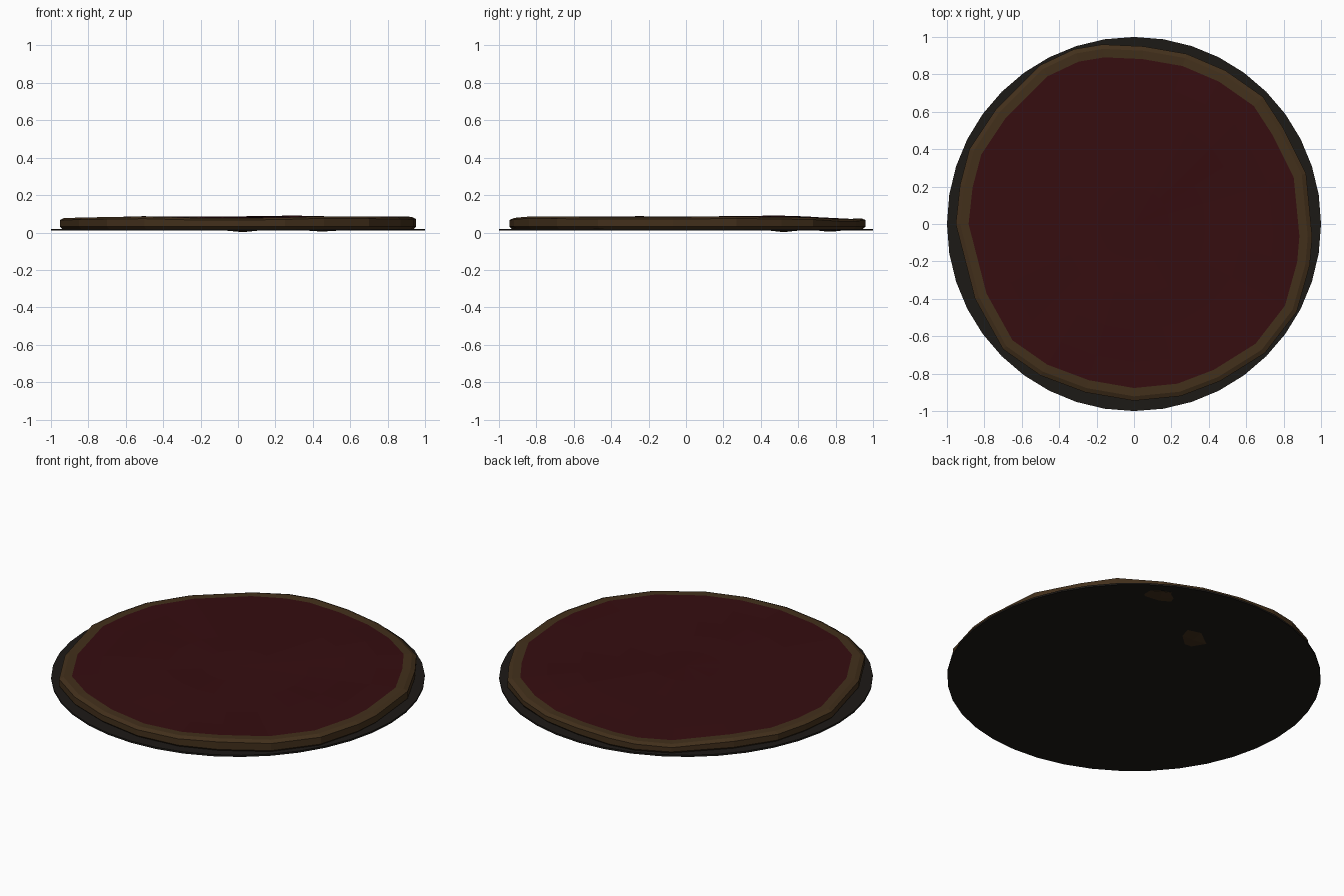
import bpy, bmesh, math
from mathutils import Vector, noise

if "Cube" in bpy.data.objects:
    bpy.data.objects.remove(bpy.data.objects["Cube"])


def material(name, color):
    m = bpy.data.materials.new(name)
    m.diffuse_color = (*color, 1)
    m.use_nodes = True
    m.node_tree.nodes["Principled BSDF"].inputs["Base Color"].default_value = m.diffuse_color
    return m


def finish(bm, name, mat):
    bmesh.ops.recalc_face_normals(bm, faces=bm.faces)
    me = bpy.data.meshes.new(name)
    bm.to_mesh(me)
    bm.free()
    me.materials.append(mat)
    ob = bpy.data.objects.new(name, me)
    bpy.context.collection.objects.link(ob)
    return ob


def top_z(x, y):
    # gently rolling upper surface with a sag at the back
    wave = 0.012 * noise.noise(Vector((x * 2, y * 2, 3.7)))
    return 0.083 + wave - 0.010 * math.exp(-((y - 0.85) ** 2) / 0.02)


# places where the dough sags through the tray
SAGS = [(-0.84, -0.27), (-0.37, 0.80), (0.0, 0.53), (0.5, 0.75)]


def bottom_z(x, y):
    sag = max(math.exp(-((x - a) ** 2 + (y - b) ** 2) / 0.008) for a, b in SAGS)
    return 0.019 - 0.019 * sag


# hand-shaped outline of the crust
OUTLINE = [(0.05, 0.95), (0.28, 0.91), (0.49, 0.82), (0.69, 0.68), (0.80, 0.51),
           (0.92, 0.27), (0.953, -0.07), (0.94, -0.22), (0.87, -0.47), (0.70, -0.69),
           (0.46, -0.84), (0.25, -0.92), (0.0, -0.945), (-0.26, -0.90), (-0.50, -0.81),
           (-0.70, -0.67), (-0.85, -0.40), (-0.953, 0.0), (-0.93, 0.21), (-0.88, 0.40),
           (-0.74, 0.61), (-0.50, 0.85), (-0.32, 0.935), (-0.17, 0.96)]


def ring(bm, scale, height):
    return [bm.verts.new((x * scale, y * scale, height(x * scale, y * scale)))
            for x, y in OUTLINE]


def skin(bm, rings):
    n = len(OUTLINE)
    for a, b in zip(rings, rings[1:]):
        for i in range(n):
            j = (i + 1) % n
            bm.faces.new((a[i], a[j], b[j], b[i]))


def cap(bm, loop, height):
    c = bm.verts.new((0, 0, height(0, 0)))
    for i, v in enumerate(loop):
        bm.faces.new((v, loop[(i + 1) % len(loop)], c))


# tray: thin 40-sided disc
bm = bmesh.new()
bmesh.ops.create_cone(bm, cap_ends=True, segments=40, radius1=1, radius2=1, depth=0.01)
bmesh.ops.translate(bm, verts=bm.verts, vec=(0, 0, 0.015))
finish(bm, "tray", material("tray_black", (0.012, 0.010, 0.008)))

# crust: underside, wall and rim
bm = bmesh.new()
rings = [ring(bm, s, bottom_z) for s in (0.2, 0.4, 0.55, 0.7, 0.82, 0.92, 0.985)]
cap(bm, rings[0], bottom_z)
rings += [ring(bm, 1.0, lambda x, y: 0.032),
          ring(bm, 1.0, lambda x, y: top_z(x, y) - 0.011),
          ring(bm, 0.975, top_z),
          ring(bm, 0.928, top_z)]
skin(bm, rings)
finish(bm, "crust", material("crust_brown", (0.055, 0.029, 0.011)))

# sauce: slightly uneven top inside the rim
bm = bmesh.new()
rings = [ring(bm, s, top_z) for s in (0.928, 0.78, 0.6, 0.4, 0.2)]
skin(bm, rings)
cap(bm, rings[-1], top_z)
ob = finish(bm, "sauce", material("sauce_red", (0.036, 0.004, 0.005)))
bm = bmesh.new()
bm.from_mesh(ob.data)
if sum(f.normal.z for f in bm.faces) < 0:
    bmesh.ops.reverse_faces(bm, faces=bm.faces)
bm.to_mesh(ob.data)
bm.free()
